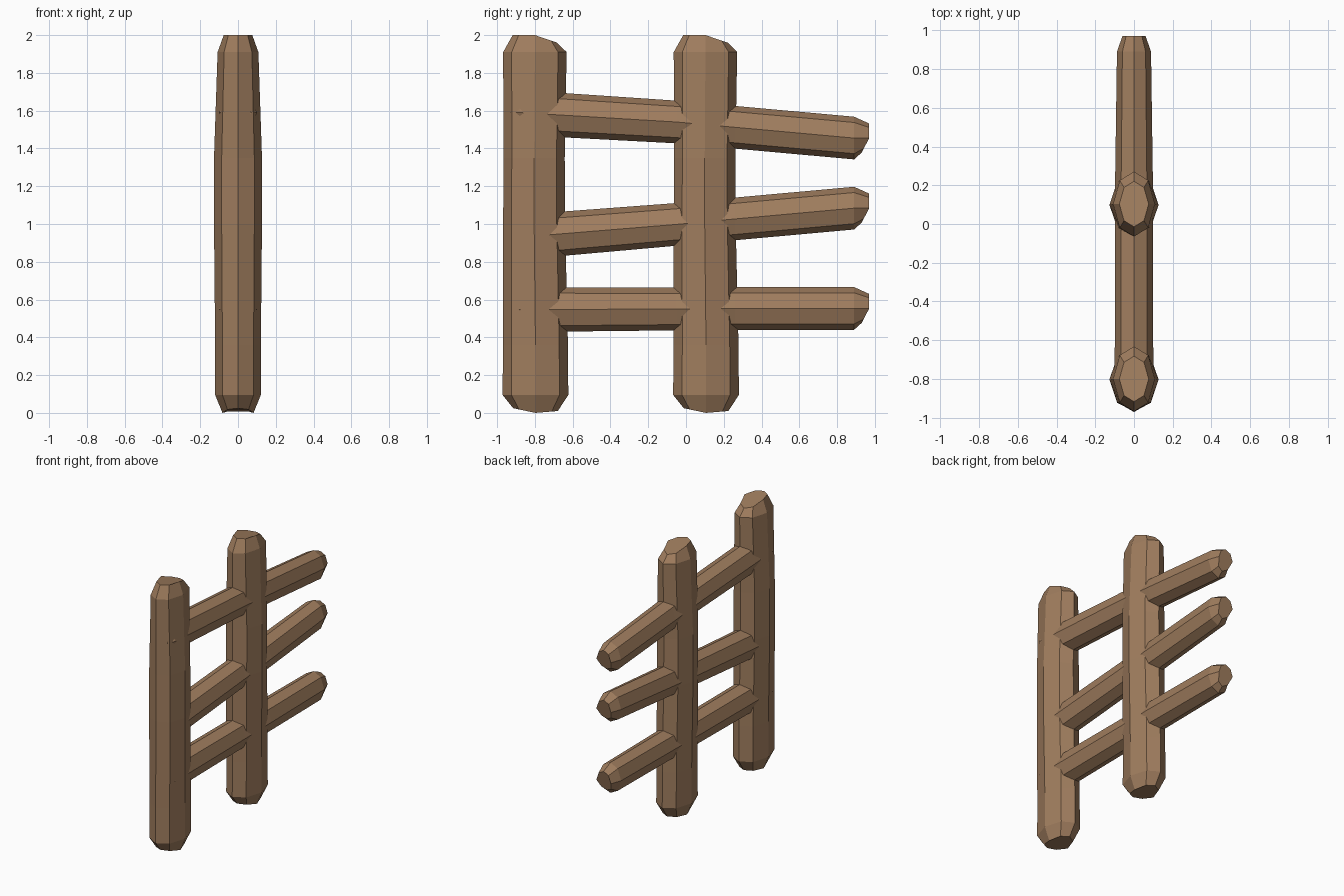
import bpy, bmesh

if "Cube" in bpy.data.objects:
    bpy.data.objects.remove(bpy.data.objects["Cube"])

wood = bpy.data.materials.new("brown wood")
wood.diffuse_color = (0.35, 0.205, 0.112, 1)
wood.use_nodes = True
wood.node_tree.nodes["Principled BSDF"].inputs["Base Color"].default_value = wood.diffuse_color

# Eight-sided log section: u is thickness (x), v is the wide direction
SECTION = [(0, -1), (0.68, -0.73), (1, 0), (0.68, 0.73),
           (0, 1), (-0.68, 0.73), (-1, 0), (-0.68, -0.73)]


def make_log(name, rings, start_cap, end_cap, place):
    """rings: (along, centre, half_u, half_v); caps: (along, scale, slant on +v, slant on -v)."""
    bm = bmesh.new()
    loops = []

    def add_loop(t, c, hu, hv, slant=(0, 0)):
        loop = []
        for u, v in SECTION:
            tt = t + (slant[0] * v if v > 0 else -slant[1] * v)
            loop.append(bm.verts.new(place(u * hu, tt, c + v * hv)))
        loops.append(loop)

    _, c, hu, hv = rings[0]
    add_loop(start_cap[0], c, hu * start_cap[1], hv * start_cap[1], start_cap[2:])
    for r in rings:
        add_loop(*r)
    _, c, hu, hv = rings[-1]
    add_loop(end_cap[0], c, hu * end_cap[1], hv * end_cap[1], end_cap[2:])

    for a, b in zip(loops, loops[1:]):
        for i in range(8):
            j = (i + 1) % 8
            bm.faces.new((a[i], a[j], b[j], b[i]))
    bm.faces.new(loops[0])
    bm.faces.new(loops[-1])
    bmesh.ops.recalc_face_normals(bm, faces=bm.faces)
    me = bpy.data.meshes.new(name)
    bm.to_mesh(me)
    bm.free()
    me.materials.append(wood)
    ob = bpy.data.objects.new(name, me)
    bpy.context.collection.objects.link(ob)


# Upright posts: slightly swollen in the middle, slanted tops
for name, y in (("front_post", -0.797), ("back_post", 0.106)):
    rings = [(0.095, y, 0.121, 0.174), (0.36, y, 0.121, 0.172),
             (1.0, y - 0.007, 0.127, 0.164), (1.35, y - 0.007, 0.127, 0.162),
             (1.91, y - 0.003, 0.108, 0.168)]
    make_log(name, rings, (0.0, 0.68, 0.01, 0.025), (2.0, 0.70, -0.04, 0.0),
             lambda u, t, v: (u, v, t))

# Rails: each runs through both posts; centre heights at four stations along y
RAILS = {"top_rail": (1.59, 1.54, 1.512, 1.455),
         "middle_rail": (0.93, 0.998, 1.027, 1.084),
         "bottom_rail": (0.547, 0.55, 0.553, 0.553)}
for name, heights in RAILS.items():
    stations = ((-0.88, 0.10), (-0.05, 0.098), (0.26, 0.097), (0.89, 0.088))
    rings = [(y, h, hu, 0.119 if y < -0.5 else 0.113)
             for (y, hu), h in zip(stations, heights)]
    make_log(name, rings, (-0.93, 0.7, 0, 0), (0.97, 0.68, 0.0, -0.04),
             lambda u, t, v: (u, t, v))
